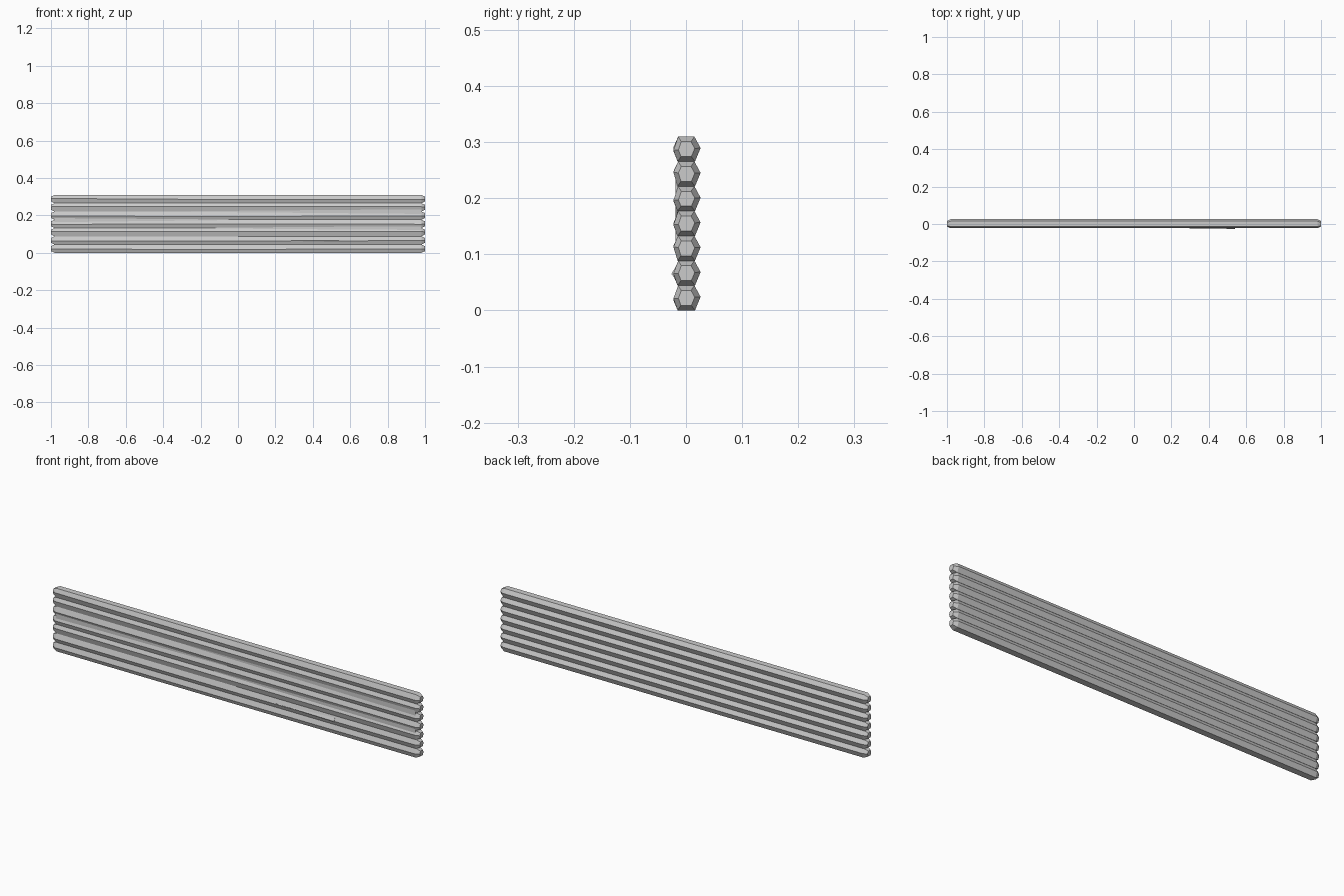
import bpy, bmesh, random

if "Cube" in bpy.data.objects:
    bpy.data.objects.remove(bpy.data.objects["Cube"])

random.seed(4)
PITCH = 0.0442
COUNT = 7


def loft(name, rings):
    """Skin a list of equal-length vertex rings and cap both ends."""
    bm = bmesh.new()
    rows = [[bm.verts.new(p) for p in ring] for ring in rings]
    n = len(rows[0])
    for a, b in zip(rows, rows[1:]):
        for i in range(n):
            j = (i + 1) % n
            bm.faces.new((a[i], a[j], b[j], b[i]))
    bm.faces.new(rows[0][::-1])
    bm.faces.new(rows[-1])
    bmesh.ops.recalc_face_normals(bm, faces=bm.faces[:])
    mesh = bpy.data.meshes.new(name)
    bm.to_mesh(mesh)
    bm.free()
    obj = bpy.data.objects.new(name, mesh)
    bpy.context.collection.objects.link(obj)
    return obj


# Stacked six-sided logs, worn a little unevenly along the front, tapered tips
def log(index):
    zc = 0.0222 + PITCH * index
    half = 0.0222

    def ring(x, scale, wear):
        profile = [(0.026, 0.002), (0.015, half), (-0.014, half),
                   (-0.0225, wear), (-0.015, -half), (0.016, -half)]
        return [(x, y * scale, zc + z * scale) for y, z in profile]

    w0, w1, w2 = (random.uniform(-0.005, 0.005) for _ in range(3))
    loft(f"log_{index + 1}", [
        ring(-1.0, 0.6, w0), ring(-0.98, 1, w0), ring(0, 1, w1),
        ring(0.98, 1, w2), ring(1.0, 0.6, w2)])


for i in range(COUNT):
    log(i)


# Tapering slivers that partly fill the front grooves
def sliver(name, groove, x_wide, x_thin):
    z = PITCH * groove

    def ring(x, h, y):
        return [(x, y, z - h), (x, y, z + h), (x, -0.012, z + h), (x, -0.012, z - h)]

    loft(name, [ring(x_wide, 0.013, -0.0185), ring(x_thin, 0.002, -0.0155)])


sliver("left_sliver", 4, -0.98, -0.05)
sliver("upper_sliver", 5, 0.98, -0.25)
sliver("lower_sliver", 3, 0.98, -0.12)

# Raised splinter on the second log, ending in an abrupt step
loft("splinter", [
    [(0.17, -0.021, 0.066), (0.17, -0.018, 0.075), (0.17, -0.018, 0.058)],
    [(0.54, -0.026, 0.065), (0.54, -0.016, 0.082), (0.54, -0.016, 0.052)]])
